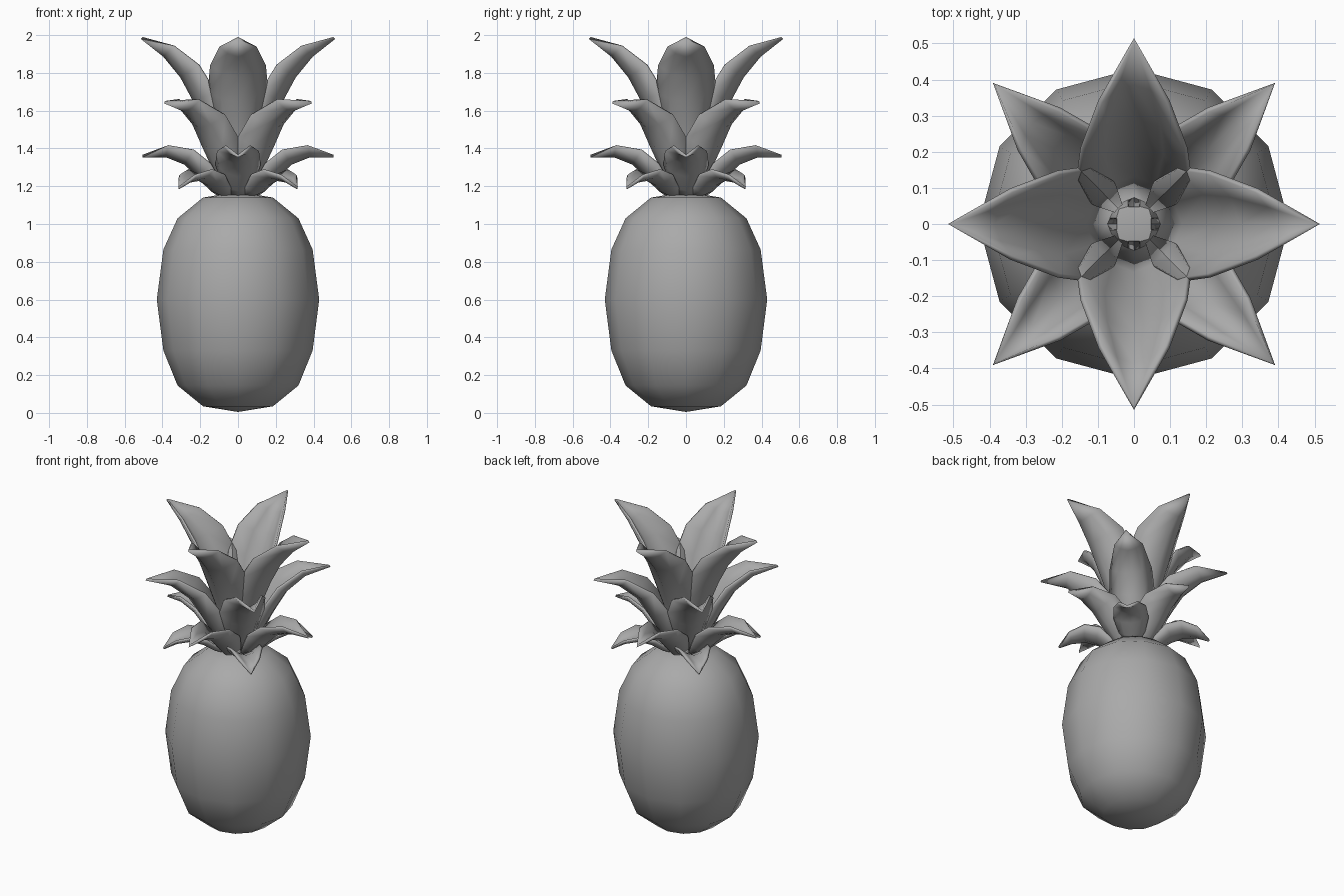
import bpy, bmesh, math
from mathutils import Vector

cube = bpy.data.objects.get("Cube")
if cube:
    bpy.data.objects.remove(cube, do_unlink=True)

grey = bpy.data.materials.new("plain_grey")
grey.use_nodes = True
grey.diffuse_color = (0.4, 0.4, 0.4, 1)
grey.node_tree.nodes["Principled BSDF"].inputs["Base Color"].default_value = (0.4, 0.4, 0.4, 1)


def finish(bm, name):
    """Clean the mesh and shade it smooth."""
    bmesh.ops.remove_doubles(bm, verts=bm.verts, dist=0.0005)
    bmesh.ops.recalc_face_normals(bm, faces=bm.faces)
    for face in bm.faces:
        face.smooth = True
    mesh = bpy.data.meshes.new(name)
    bm.to_mesh(mesh)
    bm.free()
    mesh.materials.append(grey)
    return mesh


def add(mesh, name):
    obj = bpy.data.objects.new(name, mesh)
    bpy.context.collection.objects.link(obj)
    return obj


def skin(bm, rows, closed):
    """Join neighbouring rows of points with quads."""
    grid = [[bm.verts.new(p) for p in row] for row in rows]
    for a, b in zip(grid, grid[1:]):
        n = len(a)
        for i in range(n if closed else n - 1):
            j = (i + 1) % n
            bm.faces.new((a[i], a[j], b[j], b[i]))


# Fruit body: a twelve-sided turned profile
PROFILE = [(0, 0.005), (0.185, 0.035), (0.32, 0.145), (0.395, 0.33), (0.43, 0.6),
           (0.395, 0.865), (0.32, 1.03), (0.185, 1.14), (0, 1.17)]
bm = bmesh.new()
skin(bm, [[(r * math.cos(k * math.pi / 6), r * math.sin(k * math.pi / 6), z)
           for k in range(12)] for r, z in PROFILE], True)
add(finish(bm, "fruit_body"), "fruit_body")


def leaf_mesh(name, rib, width, cup):
    """Cupped leaf along +x, lofted along a midrib of (radius, height) points."""
    taper = [0.38, 0.75, 1.0, 0.92, 0.6, 0.0]
    pts = [Vector((r, 0, z)) for r, z in rib]
    rows = []
    for i, p in enumerate(pts):
        along = (pts[min(i + 1, len(pts) - 1)] - pts[max(i - 1, 0)]).normalized()
        inward = Vector((-along.z, 0, along.x))
        rows.append([p + Vector((0, t * width * taper[i], 0)) + inward * cup * taper[i] * t * t
                     for t in (-1, -0.55, 0, 0.55, 1)])
    bm = bmesh.new()
    skin(bm, rows, False)
    return finish(bm, name)


# Crown: four tiers of four leaves, alternating axis and diagonal directions
TIERS = [
    ("top_leaf", 0, 0.155, 0.12,
     [(0.08, 1.22), (0.14, 1.44), (0.23, 1.65), (0.3, 1.78), (0.39, 1.89), (0.51, 1.985)]),
    ("upper_leaf", 45, 0.13, 0.11,
     [(0.06, 1.15), (0.15, 1.28), (0.22, 1.40), (0.29, 1.51), (0.4, 1.6), (0.55, 1.645)]),
    ("middle_leaf", 0, 0.115, 0.09,
     [(0.07, 1.13), (0.14, 1.18), (0.21, 1.255), (0.28, 1.32), (0.38, 1.36), (0.505, 1.36)]),
    ("lower_leaf", 45, 0.1, 0.055,
     [(0.07, 1.14), (0.15, 1.165), (0.22, 1.21), (0.29, 1.235), (0.37, 1.225), (0.445, 1.19)]),
]
for name, turn, width, cup, rib in TIERS:
    mesh = leaf_mesh(name, rib, width, cup)
    for k in range(4):
        leaf = add(mesh, f"{name}_{k + 1}")
        leaf.rotation_euler.z = math.radians(turn + 90 * k)
        thick = leaf.modifiers.new("thickness", "SOLIDIFY")
        thick.thickness = 0.014
        thick.offset = 0
